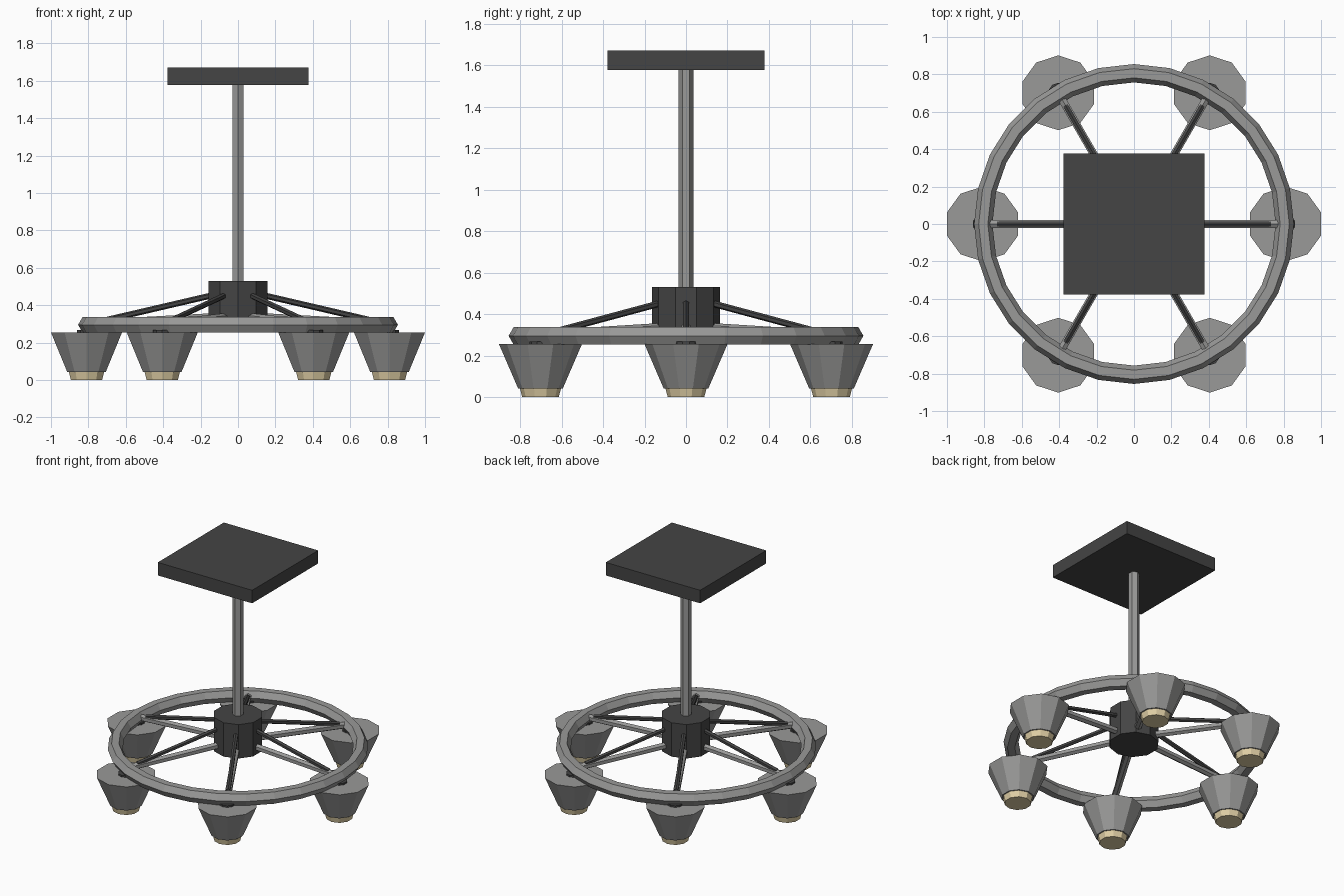
import bpy, math
from mathutils import Vector

if "Cube" in bpy.data.objects:
    bpy.data.objects.remove(bpy.data.objects["Cube"])


def material(name, rgb):
    m = bpy.data.materials.new(name)
    m.diffuse_color = (*rgb, 1)
    m.use_nodes = True
    m.node_tree.nodes["Principled BSDF"].inputs["Base Color"].default_value = m.diffuse_color
    return m


DARK = material("dark iron", (0.058, 0.058, 0.058))
GREY = material("grey metal", (0.32, 0.32, 0.315))
CREAM = material("cream glass", (0.75, 0.63, 0.38))


def finish(name, mat):
    ob = bpy.context.object
    ob.name = name
    ob.data.materials.append(mat)
    return ob


def cone(name, mat, sides, r_low, r_top, z0, z1, x=0, y=0):
    bpy.ops.mesh.primitive_cone_add(vertices=sides, radius1=r_low, radius2=r_top,
                                    depth=z1 - z0, location=(x, y, (z0 + z1) / 2))
    return finish(name, mat)


def bar(name, mat, sides, r, a, b):
    a, b = Vector(a), Vector(b)
    d = b - a
    bpy.ops.mesh.primitive_cylinder_add(vertices=sides, radius=r, depth=d.length,
                                        location=(a + b) / 2,
                                        rotation=d.to_track_quat('Z', 'Y').to_euler())
    return finish(name, mat)


# ceiling plate
bpy.ops.mesh.primitive_cube_add(size=1, location=(0, 0, 1.623))
plate = finish("ceiling_plate", DARK)
plate.scale = (0.755, 0.755, 0.094)

# hanging rod and hub
cone("hanging_rod", GREY, 6, 0.035, 0.035, 0.50, 1.60)
cone("hub", DARK, 10, 0.165, 0.165, 0.285, 0.53)

# hexagonal-section ring
bpy.ops.mesh.primitive_torus_add(major_segments=28, minor_segments=6, major_radius=0.806,
                                 minor_radius=0.049, location=(0, 0, 0.295))
finish("ring", GREY)

# six arms, each with spoke, brace, lamp cap, shade and bulb
for i in range(6):
    t = i * math.pi / 3
    c, s = math.cos(t), math.sin(t)

    def at(r, z):
        return (r * c, r * s, z)

    bar(f"spoke_{i}", GREY, 6, 0.024, at(0.10, 0.335), at(0.80, 0.297))
    bar(f"brace_{i}", DARK, 6, 0.016, at(0.12, 0.457), at(0.73, 0.315))
    x, y, _ = at(0.81, 0)
    cone(f"lamp_cap_{i}", DARK, 10, 0.053, 0.053, 0.24, 0.267, x, y)
    cone(f"shade_{i}", GREY, 10, 0.108, 0.2, 0.042, 0.255, x, y)
    cone(f"bulb_{i}", CREAM, 10, 0.088, 0.104, 0.0, 0.06, x, y)
